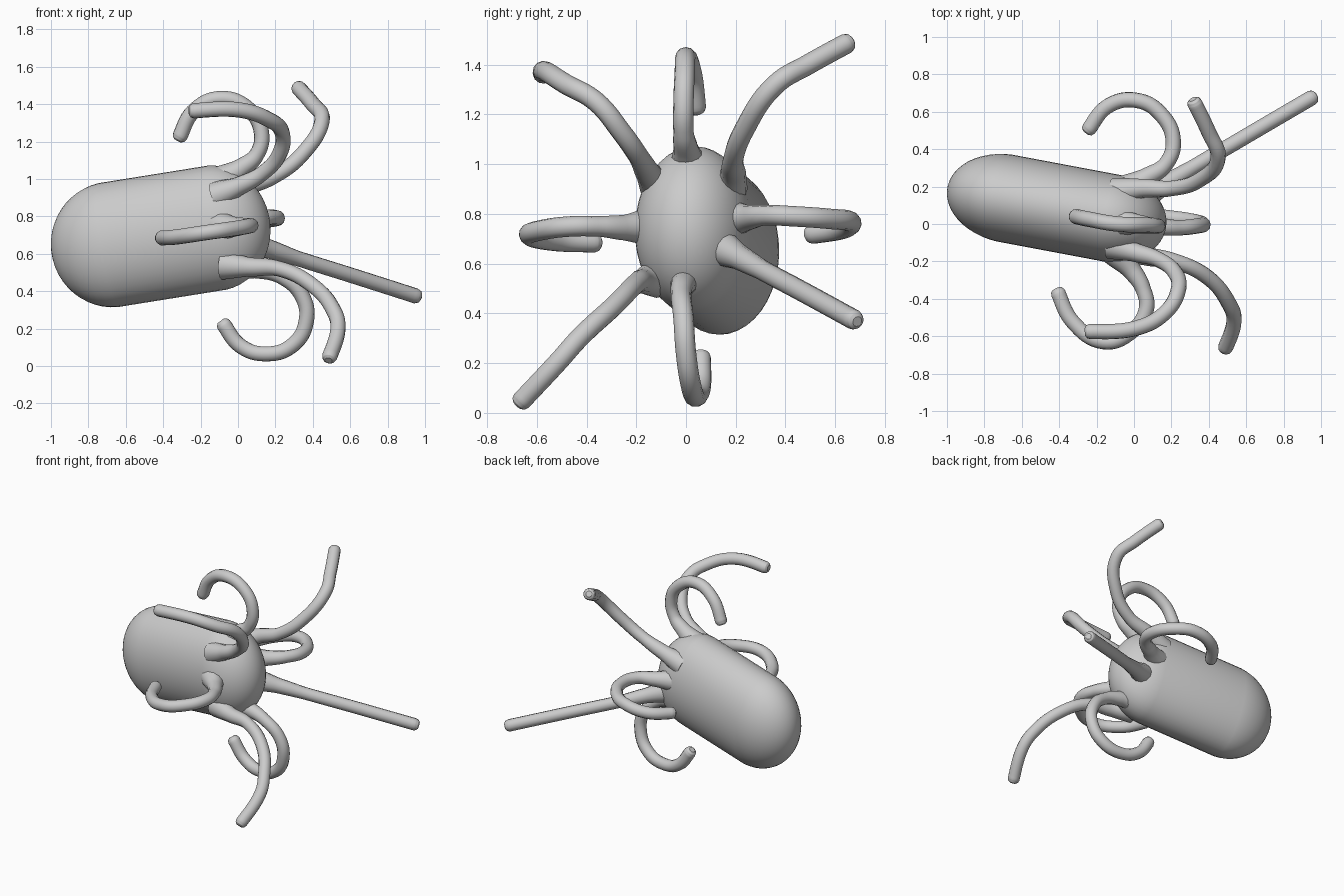
import bpy, bmesh
from mathutils import Vector

# Body: slanted capsule with an oval cross-section
rear, front = Vector((-0.673, 0.135, 0.65)), Vector((-0.13, 0.033, 0.737))
axis = (front - rear).normalized()
side = Vector((0, 0, 1)).cross(axis).normalized()
up = axis.cross(side)
bm = bmesh.new()
bmesh.ops.create_uvsphere(bm, u_segments=40, v_segments=25, radius=1)
for v in bm.verts:
    a, b, c = v.co.z, v.co.x, v.co.y
    centre, cap = (front, 0.305) if a > 0 else (rear, 0.33)
    v.co = centre + axis * a * cap + side * b * 0.236 + up * c * 0.336
bmesh.ops.recalc_face_normals(bm, faces=bm.faces)
mesh = bpy.data.meshes.new("body")
bm.to_mesh(mesh)
bm.free()
body = bpy.data.objects.new("body", mesh)
bpy.context.collection.objects.link(body)
mesh.shade_smooth()


def tentacle(name, points):
    """Smooth tube along points, flared at the root and rounded at the tip."""
    pts = [Vector(p) for p in points]
    tip = (pts[-1] - pts[-2]).normalized()
    pts = pts[:-1] + [pts[-1], pts[-1] + tip * 0.018, pts[-1] + tip * 0.028]
    curve = bpy.data.curves.new(name, 'CURVE')
    curve.dimensions = '3D'
    curve.bevel_depth = 0.041
    curve.bevel_resolution = 4
    curve.resolution_u = 8
    curve.use_fill_caps = True
    spline = curve.splines.new('BEZIER')
    spline.bezier_points.add(len(pts) - 1)
    for i, (bp, p) in enumerate(zip(spline.bezier_points, pts)):
        bp.co = p
        bp.handle_left_type = bp.handle_right_type = 'AUTO'
        bp.radius = {0: 1.9, 1: 1.25, len(pts) - 2: 0.85, len(pts) - 1: 0.5}.get(i, 1.0)
    ob = bpy.data.objects.new(name, curve)
    bpy.context.collection.objects.link(ob)
    bpy.ops.object.select_all(action='DESELECT')
    ob.select_set(True)
    bpy.context.view_layer.objects.active = ob
    bpy.ops.object.convert(target='MESH')
    bpy.ops.object.shade_smooth_by_angle(angle=0.9)


# Tentacles: eight arms around the front end
tentacle("top_tentacle", [
    (-0.10, 0.01, 0.99), (0.02, 0.0, 1.06), (0.10, -0.01, 1.13), (0.125, -0.01, 1.25),
    (0.06, -0.005, 1.37), (-0.09, 0.0, 1.43), (-0.24, 0.025, 1.36), (-0.31, 0.04, 1.23)])
tentacle("upper_left_tentacle", [
    (-0.10, 0.17, 0.90), (0.04, 0.19, 0.96), (0.20, 0.19, 1.02), (0.35, 0.235, 1.14),
    (0.45, 0.36, 1.32), (0.40, 0.49, 1.40), (0.325, 0.645, 1.485)])
tentacle("upper_right_tentacle", [
    (-0.12, -0.11, 0.91), (0.0, -0.15, 0.96), (0.13, -0.19, 1.03), (0.22, -0.26, 1.13),
    (0.235, -0.36, 1.25), (0.16, -0.48, 1.32), (0.0, -0.56, 1.37), (-0.235, -0.575, 1.365)])
tentacle("right_tentacle", [
    (-0.10, -0.15, 0.75), (-0.01, -0.25, 0.745), (0.05, -0.35, 0.75), (0.065, -0.46, 0.75),
    (-0.02, -0.58, 0.735), (-0.16, -0.63, 0.715), (-0.33, -0.52, 0.69), (-0.405, -0.37, 0.685)])
tentacle("left_tentacle", [
    (-0.06, 0.18, 0.78), (0.07, 0.25, 0.785), (0.17, 0.32, 0.795), (0.21, 0.44, 0.79),
    (0.15, 0.58, 0.78), (0.02, 0.66, 0.77), (-0.14, 0.63, 0.74), (-0.24, 0.51, 0.72)])
tentacle("lower_right_tentacle", [
    (-0.08, -0.12, 0.54), (0.06, -0.17, 0.53), (0.22, -0.20, 0.52), (0.40, -0.29, 0.43),
    (0.51, -0.43, 0.30), (0.535, -0.51, 0.21), (0.49, -0.66, 0.05)])
tentacle("bottom_tentacle", [
    (-0.04, 0.0, 0.53), (0.10, -0.01, 0.52), (0.23, -0.02, 0.48), (0.34, -0.01, 0.38),
    (0.365, 0.0, 0.24), (0.29, 0.02, 0.11), (0.14, 0.04, 0.065), (0.01, 0.06, 0.11),
    (-0.075, 0.06, 0.22)])
tentacle("lower_left_tentacle", [
    (0.02, 0.13, 0.67), (0.17, 0.215, 0.625), (0.32, 0.305, 0.575), (0.60, 0.47, 0.487),
    (0.95, 0.675, 0.375)])
